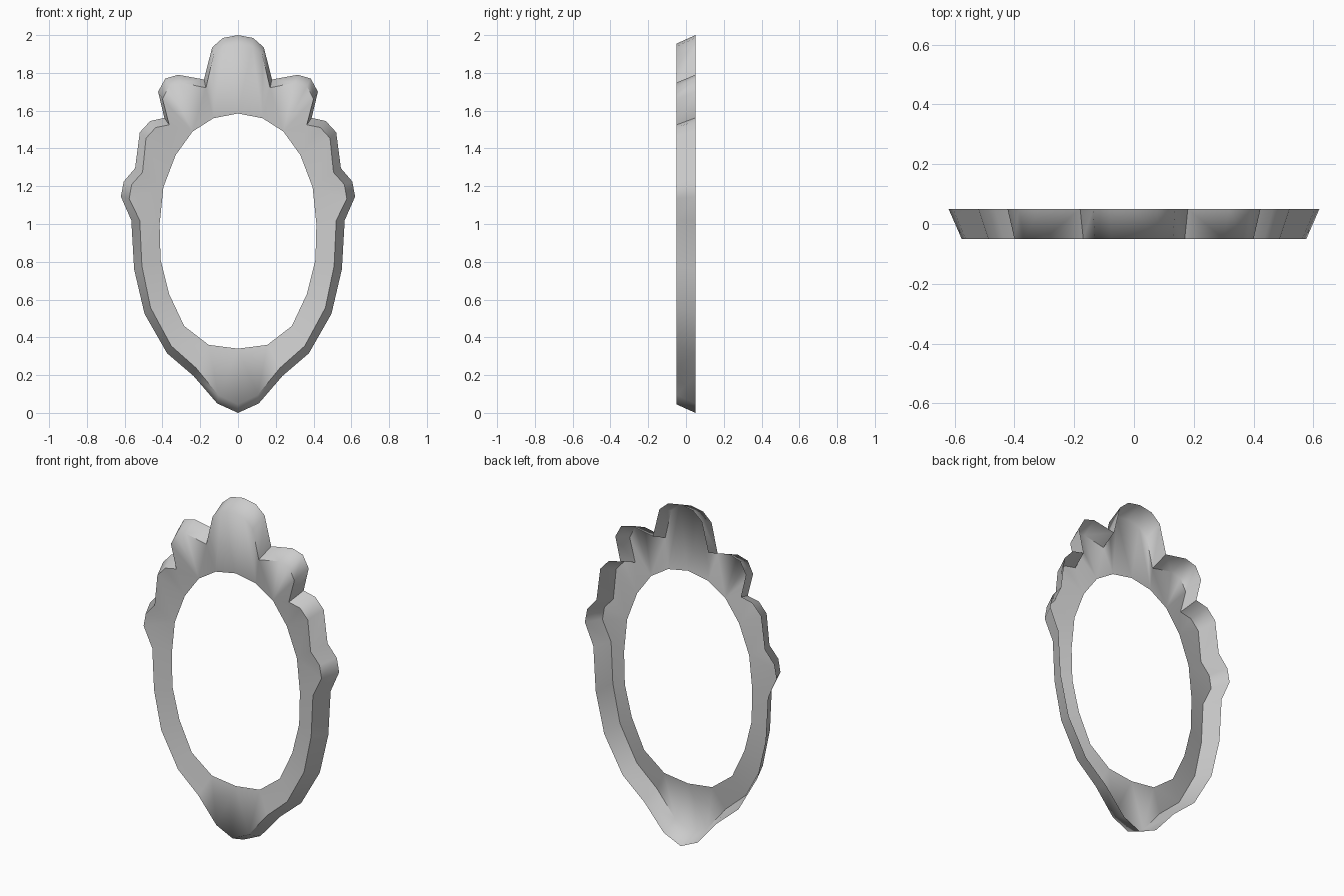
import bpy, bmesh, math
from mathutils import Vector

if "Cube" in bpy.data.objects:
    bpy.data.objects.remove(bpy.data.objects["Cube"])

# Right half of the crowned outer outline (x, z), top to bottom
outer = [(0, 2), (.08, 1.985), (.137, 1.935), (.18, 1.765), (.317, 1.79),
         (.385, 1.77), (.423, 1.70), (.39, 1.562), (.465, 1.545), (.52, 1.485),
         (.545, 1.295), (.605, 1.225), (.62, 1.145), (.565, 1.02), (.55, .76),
         (.495, .525), (.375, .315), (.235, .195), (.11, .05), (0, 0)]
# Right half of the oval opening
inner = [(0, 1.585), (.13, 1.56), (.24, 1.49), (.33, 1.365), (.395, 1.195),
         (.415, 1.0), (.41, .81), (.365, .63), (.285, .46), (.155, .36), (0, .34)]
# Which opening point each outline point fans to
link = [0, 0, 1, 1, 2, 2, 2, 3, 3, 3, 4, 4, 4, 5, 6, 7, 8, 9, 9, 10]

DEPTH, INSET, INNER_Y = .05, .045, -.02


def shrink(p):
    """Pull an outline point towards the centre for the front edge."""
    v = Vector((p[0], p[1] - 1))
    v -= v.normalized() * INSET
    return v.x, v.y + 1


bm = bmesh.new()


def ring(points, y):
    return [bm.verts.new((x, y, z)) for x, z in points]


back = ring(outer, DEPTH)
front = ring([shrink(p) for p in outer], -DEPTH)
hole = ring(inner, INNER_Y)

# Tapered outer wall and dished front; the shell is open behind
for i in range(len(outer) - 1):
    bm.faces.new((back[i], back[i + 1], front[i + 1], front[i]))
    a, b = hole[link[i]], hole[link[i + 1]]
    face = [front[i], front[i + 1], b] + ([a] if a is not b else [])
    bm.faces.new(face)

# Normals: outwards, front towards -y
bm.normal_update()
bmesh.ops.recalc_face_normals(bm, faces=bm.faces)
if sum(f.normal.y * f.calc_area() for f in bm.faces) > 0:
    bmesh.ops.reverse_faces(bm, faces=bm.faces)

mesh = bpy.data.meshes.new("mirror_frame")
bm.to_mesh(mesh)
bm.free()
frame = bpy.data.objects.new("mirror_frame", mesh)
bpy.context.collection.objects.link(frame)

# Left half
mirror = frame.modifiers.new("left_half", 'MIRROR')
mirror.use_axis[0] = True
mirror.merge_threshold = .001

bpy.context.view_layer.objects.active = frame
frame.select_set(True)
bpy.ops.object.shade_smooth_by_angle(angle=math.radians(75))
